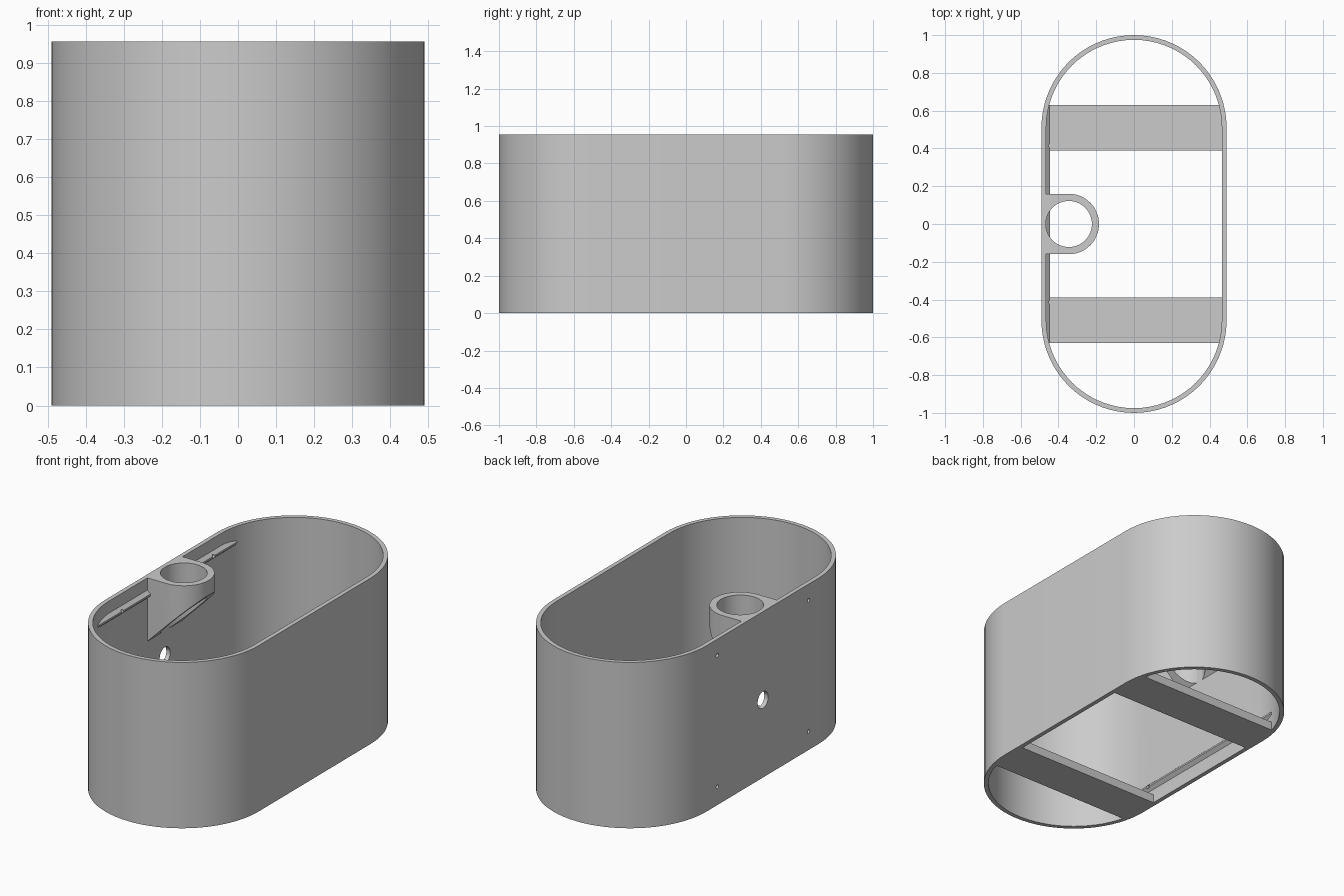
import bpy, bmesh, math
from mathutils import Matrix

if "Cube" in bpy.data.objects:
    bpy.data.objects.remove(bpy.data.objects["Cube"])

H, WALL, R, CY = 0.955, 0.025, 0.49, 0.51
INNER = -R + WALL          # inner face of the mounting wall
BOSS_X, BOSS_R, BORE_R = -0.345, 0.16, 0.122

grey = bpy.data.materials.new("light_grey")
grey.diffuse_color = (0.6, 0.6, 0.6, 1)
grey.use_nodes = True
grey.node_tree.nodes["Principled BSDF"].inputs["Base Color"].default_value = grey.diffuse_color


def stadium(r, n=36):
    pts = []
    for cy, start in ((CY, 0), (-CY, math.pi)):
        for i in range(n + 1):
            a = start + math.pi * i / n
            pts.append((r * math.cos(a), cy + r * math.sin(a)))
    return pts


def finish(bm, name):
    bmesh.ops.recalc_face_normals(bm, faces=bm.faces)
    me = bpy.data.meshes.new(name)
    bm.to_mesh(me)
    bm.free()
    me.materials.append(grey)
    ob = bpy.data.objects.new(name, me)
    bpy.context.collection.objects.link(ob)
    return ob


def prism(name, pts, z0, z1):
    """Extrude an outline; z0 may be a function of x for a slanted underside."""
    bm = bmesh.new()
    low = z0 if callable(z0) else (lambda x: z0)
    a = [bm.verts.new((x, y, low(x))) for x, y in pts]
    b = [bm.verts.new((x, y, z1)) for x, y in pts]
    bm.faces.new(a)
    bm.faces.new(b)
    for i in range(len(pts)):
        j = (i + 1) % len(pts)
        bm.faces.new((a[i], a[j], b[j], b[i]))
    return finish(bm, name)


def cylinder(name, loc, r, depth, axis, n=48):
    bm = bmesh.new()
    rot = Matrix.Rotation(math.pi / 2, 4, 'Y') if axis == 'X' else Matrix()
    bmesh.ops.create_cone(bm, cap_ends=True, segments=n, radius1=r, radius2=r,
                          depth=depth, matrix=Matrix.Translation(loc) @ rot)
    return finish(bm, name)


def cut(ob, cutters):
    for c in cutters:
        m = ob.modifiers.new("cut", 'BOOLEAN')
        m.operation, m.solver, m.object = 'DIFFERENCE', 'EXACT', c
        c.hide_render = True
        c.hide_viewport = True


# Shell: open stadium-shaped tube
bm = bmesh.new()
rings = [[bm.verts.new((x, y, z)) for x, y in stadium(r)]
         for r, z in ((R, 0), (R, H), (R - WALL, H), (R - WALL, 0))]
for k in range(4):
    p, q = rings[k], rings[(k + 1) % 4]
    for i in range(len(p)):
        j = (i + 1) % len(p)
        bm.faces.new((p[i], p[j], q[j], q[i]))
shell = finish(bm, "shell")

# Holes through the mounting wall
screws = [cylinder("screw_hole_cutter", (-0.47, y, z), 0.011, 0.16, 'X', 16)
          for y in (-0.415, 0.415) for z in (0.106, 0.862)]
cable = cylinder("cable_hole_cutter", (-0.47, 0, 0.447), 0.048, 0.16, 'X')
cut(shell, screws + [cable])

# Tube boss with 45 degree underside and vertical bore
outline = [(INNER - 0.01, -BOSS_R)]
for i in range(33):
    a = -math.pi / 2 + math.pi * i / 32
    outline.append((BOSS_X + BOSS_R * math.cos(a), BOSS_R * math.sin(a)))
outline.append((INNER - 0.01, BOSS_R))
boss = prism("tube_boss", outline, lambda x: 0.59 + (x - INNER), H)
bore = cylinder("bore_cutter", (BOSS_X, 0, 0.8), BORE_R, 0.8, 'Z', 64)
cut(boss, [bore])

# Chamfered rails along the mounting wall, top and bottom
for name, zc in (("top_rail", 0.862), ("bottom_rail", 0.106)):
    section = [(INNER - 0.002, zc - 0.025), (INNER + 0.02, zc - 0.005 - 0.0),
               (INNER + 0.02, zc + 0.005), (INNER - 0.002, zc + 0.025)]
    bm = bmesh.new()
    ends = [[bm.verts.new((x, y, z)) for x, z in section] for y in (-0.63, 0.63)]
    for e in ends:
        bm.faces.new(e)
    for i in range(4):
        j = (i + 1) % 4
        bm.faces.new((ends[0][i], ends[0][j], ends[1][j], ends[1][i]))
    rail = finish(bm, name)
    cut(rail, screws + ([bore] if name == "top_rail" else []))

# Cross bars on the floor
for name, s in (("front_crossbar", -1), ("back_crossbar", 1)):
    y0, y1 = sorted((s * 0.39, s * 0.63))
    prism(name, [(-0.468, y0), (0.468, y0), (0.468, y1), (-0.468, y1)], 0, 0.05)

# Smooth round walls, sharp edges kept
for ob in (shell, boss):
    bpy.ops.object.select_all(action='DESELECT')
    ob.select_set(True)
    bpy.context.view_layer.objects.active = ob
    bpy.ops.object.shade_smooth_by_angle(angle=math.radians(30))
